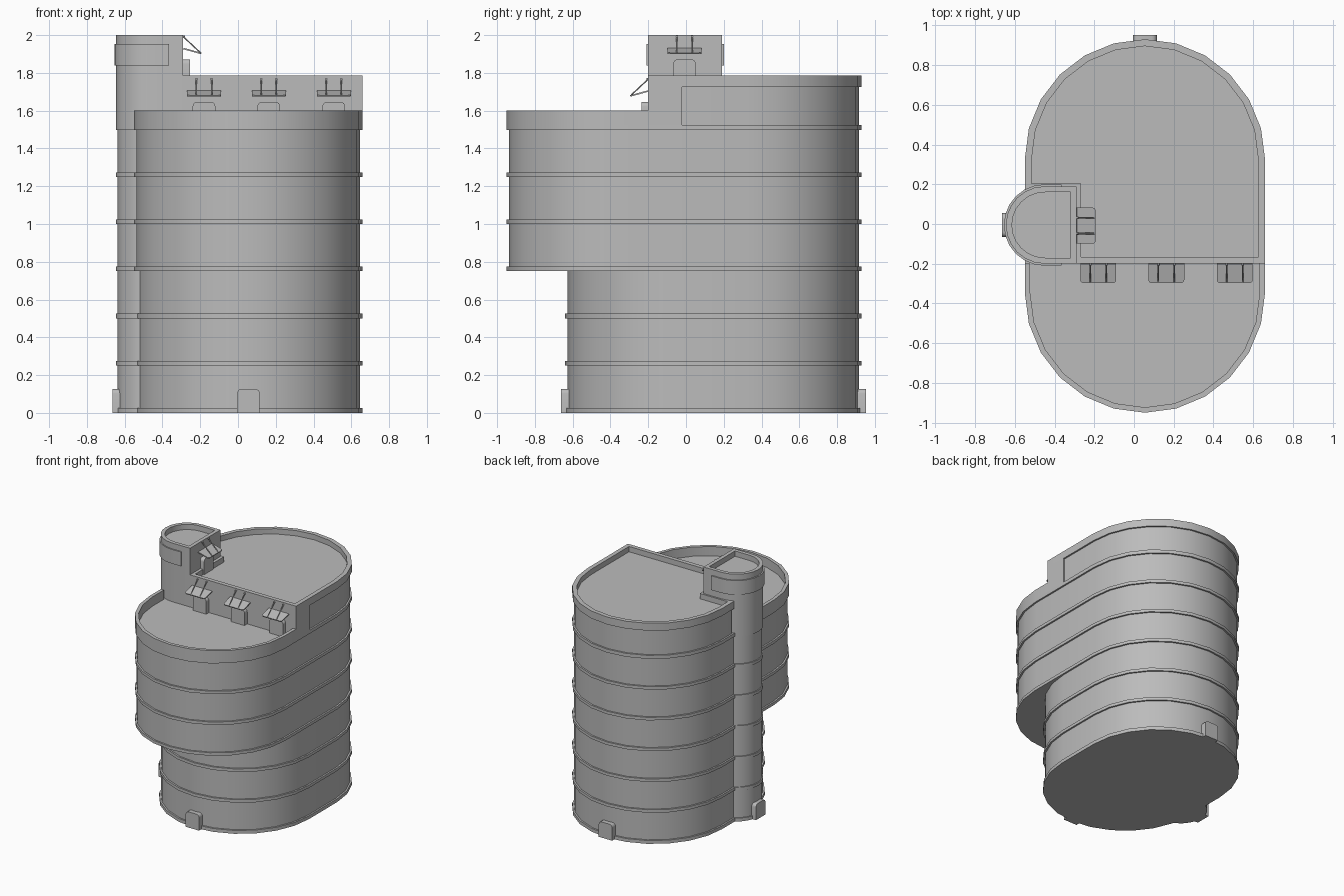
import bpy, bmesh
from math import sin, cos, pi, radians
from mathutils import Vector, Matrix

cube = bpy.data.objects.get("Cube")
if cube:
    bpy.data.objects.remove(cube)

GREY = (0.5, 0.5, 0.5, 1)
concrete = bpy.data.materials.new("concrete_grey")
concrete.use_nodes = True
concrete.diffuse_color = GREY
concrete.node_tree.nodes["Principled BSDF"].inputs["Base Color"].default_value = GREY


def arc(cx, cy, r, start, end, steps=12):
    """Points along a circular arc, angles in degrees."""
    angles = [radians(start + (end - start) * i / steps) for i in range(steps + 1)]
    return [(cx + r * cos(a), cy + r * sin(a)) for a in angles]


def inset(outline, d):
    """Move a counter-clockwise outline inward by d with mitred corners."""
    pts = [Vector(p) for p in outline]
    result = []
    for i, p in enumerate(pts):
        a = (p - pts[i - 1]).normalized()
        b = (pts[(i + 1) % len(pts)] - p).normalized()
        na, nb = Vector((-a.y, a.x)), Vector((-b.y, b.x))
        result.append(p + (na + nb) * (d / (1 + na.dot(nb))))
    return result


def loft(name, outline, profile, matrix=None):
    """Skin a closed outline through (inset, height) steps and cap both ends."""
    bm = bmesh.new()
    rings = [[bm.verts.new((p[0], p[1], z)) for p in inset(outline, d)] for d, z in profile]
    n = len(outline)
    for low, high in zip(rings, rings[1:]):
        for i in range(n):
            j = (i + 1) % n
            bm.faces.new((low[i], low[j], high[j], high[i]))
    bm.faces.new(rings[0][::-1])
    bm.faces.new(rings[-1])
    bmesh.ops.recalc_face_normals(bm, faces=bm.faces)
    mesh = bpy.data.meshes.new(name)
    bm.to_mesh(mesh)
    bm.free()
    mesh.materials.append(concrete)
    mesh.shade_smooth()
    mesh.set_sharp_from_angle(angle=radians(30))
    obj = bpy.data.objects.new(name, mesh)
    bpy.context.collection.objects.link(obj)
    if matrix:
        obj.matrix_world = matrix
    return obj


def banded(first, last, depth):
    """Wall profile with a projecting band at each storey line."""
    steps = []
    for k in range(first, last):
        z = k * STOREY
        steps += [(0, z + 0.003), (0, z + BAND), (depth, z + BAND), (depth, z + STOREY + 0.003)]
    return steps


STOREY, BAND = 0.249, 0.027
CX, R, BACK = 0.055, 0.605, 0.325


def stadium(front):
    return arc(CX, BACK, R, 0, 180) + arc(CX, front, R, 180, 360)


def d_shape(r, flat_x):
    return [(flat_x, -0.005 - r), (flat_x, -0.005 + r)] + arc(-0.45, -0.005, r, 90, 270)


# Main volumes
lower = banded(0, 3, 0.013)
lower[0] = (0, 0)
loft("lower_storeys", stadium(-0.035), lower + [(0.013, 0.76)])
loft("upper_storeys", stadium(-0.345),
     banded(3, 6, 0.013) + [(0, 1.497), (0, 1.525)])

# Terrace parapet wall around the front curve
outer = [(CX - R, -0.2)] + arc(CX, -0.345, R, 180, 360) + [(CX + R, -0.2)]
inner = [(CX + R - 0.027, -0.2)] + arc(CX, -0.345, R - 0.027, 360, 180) + [(CX - R + 0.027, -0.2)]
loft("terrace_parapet", outer + inner, [(0, 1.497), (0, 1.6)])

# Top storey with recessed wall, roof parapet and sunken roof
top_plan = [(-0.3, -0.2), (CX + R, -0.2)] + arc(CX, BACK, R, 0, 180) + [(CX - R, 0.17), (-0.3, 0.17)]
loft("top_storey", top_plan,
     [(0.013, 1.5), (0.013, 1.725), (0, 1.725), (0, 1.785), (0.034, 1.785), (0.034, 1.742)])
loft("top_storey_front", [(-0.3, -0.2), (CX + R, -0.2), (CX + R, -0.02), (-0.3, -0.02)],
     [(0, 1.5), (0, 1.73)])

# Stair tower with banded wall, sunken roof and raised panel
tower = banded(0, 6, 0.008)
tower[0] = (0, 0)
loft("stair_tower", d_shape(0.195, -0.29),
     tower + [(0, 1.497), (0, 2.0), (0.03, 2.0), (0.03, 1.957)])
loft("tower_panel", d_shape(0.205, -0.365), [(0, 1.838), (0, 1.953)])


def tab(w, h, r):
    """Rectangle with its two far corners rounded."""
    x = w / 2
    return ([(-x, 0), (x, 0)] + arc(x - r, h - r, r, 0, 90, 4)
            + arc(-x + r, h - r, r, 90, 180, 4))


def place(x, y, z, turn):
    return Matrix.Translation((x, y, z)) @ Matrix.Rotation(radians(turn), 4, "Z")


def door(name, site):
    loft(name + "_door", tab(0.12, 0.127, 0.025), [(0, -0.02), (0, 0.035)],
         site @ Matrix.Rotation(pi / 2, 4, "X"))


def canopy(name, site):
    """Sloping plate hung from the wall on two tie rods."""
    tilt = Matrix.Translation((0, 0, 0.18)) @ Matrix.Rotation(pi, 4, "Z") @ Matrix.Rotation(-0.27, 4, "X")
    loft(name + "_canopy", tab(0.18, 0.098, 0.015), [(0, 0), (0, 0.008)], site @ tilt)
    for side, x in (("left", 0.04), ("right", -0.04)):
        start, end = Vector((x, 0, 0.247)), Vector((x, -0.09, 0.163))
        span = end - start
        rod = Matrix.Translation(start) @ span.to_track_quat("Z", "Y").to_matrix().to_4x4()
        loft(f"{name}_{side}_rod", arc(0, 0, 0.004, 0, 300, 5), [(0, 0), (0, span.length)], site @ rod)
        loft(f"{name}_{side}_rod_anchor", arc(0, 0, 0.007, 0, 300, 5), [(0, -0.004), (0, 0.01)],
             site @ Matrix.Translation(start) @ Matrix.Rotation(pi / 2, 4, "X"))


# Ground doors
door("front", place(CX, -0.627, 0, 0))
door("back", place(CX, 0.917, 0, 180))
door("tower_ground", place(-0.63, -0.005, 0, -90))

# Roof doors with canopies
sites = {f"terrace_{i + 1}": place(x, -0.2, 1.52, 0) for i, x in enumerate((-0.18, 0.163, 0.507))}
sites["tower_roof"] = place(-0.29, -0.008, 1.745, 90)
for name, site in sites.items():
    door(name, site)
    canopy(name, site)
